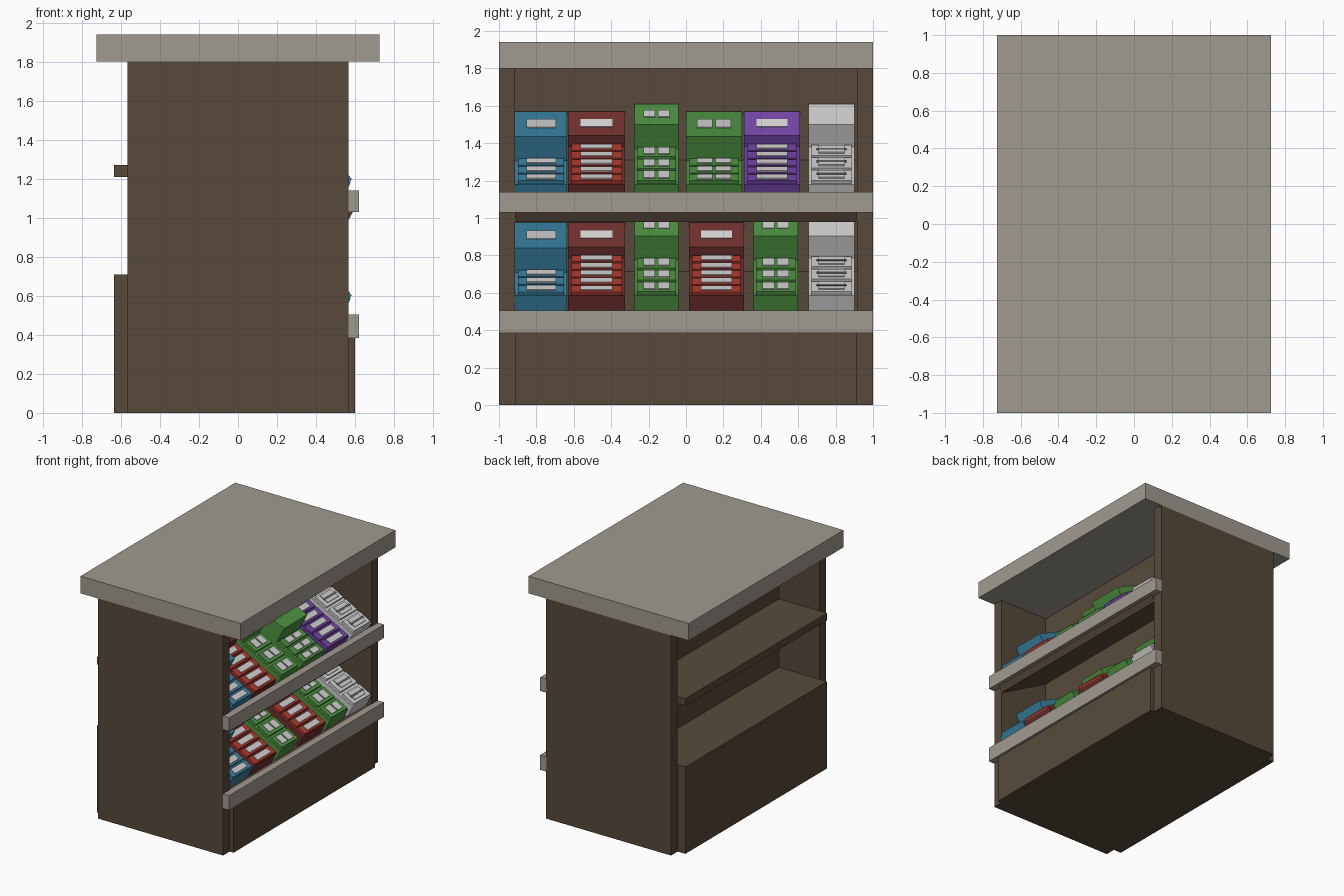
import bpy, bmesh
from mathutils import Vector

if "Cube" in bpy.data.objects:
    bpy.data.objects.remove(bpy.data.objects["Cube"])


def material(name, r, g, b):
    m = bpy.data.materials.new(name)
    lin = [(c / 255 / 12.92 if c < 11 else ((c / 255 + 0.055) / 1.055) ** 2.4) for c in (r, g, b)]
    m.diffuse_color = (*lin, 1)
    m.use_nodes = True
    m.node_tree.nodes["Principled BSDF"].inputs["Base Color"].default_value = m.diffuse_color
    return m


BROWN = material("brown wood", 87, 74, 58)
STONE = material("grey counter", 160, 154, 144)
BLUE = material("blue", 58, 132, 164)
MAROON = material("maroon", 110, 48, 46)
RED = material("red", 178, 58, 46)
GREEN = material("green", 78, 148, 66)
PURPLE = material("purple", 114, 68, 164)
WHITE = material("off white", 208, 208, 208)
DARK = material("dark grey", 95, 95, 95)


def prism(name, pts, y0, y1, mat):
    """Extrude an x/z profile along y."""
    bm = bmesh.new()
    lo = [bm.verts.new((p[0], y0, p[1])) for p in pts]
    hi = [bm.verts.new((p[0], y1, p[1])) for p in pts]
    n = len(pts)
    bm.faces.new(lo)
    bm.faces.new(hi[::-1])
    for i in range(n):
        bm.faces.new((lo[i], lo[(i + 1) % n], hi[(i + 1) % n], hi[i]))
    bmesh.ops.recalc_face_normals(bm, faces=bm.faces)
    me = bpy.data.meshes.new(name)
    bm.to_mesh(me)
    bm.free()
    me.materials.append(mat)
    ob = bpy.data.objects.new(name, me)
    bpy.context.collection.objects.link(ob)
    return ob


def box(name, x0, x1, y0, y1, z0, z1, mat):
    return prism(name, [(x0, z0), (x1, z0), (x1, z1), (x0, z1)], y0, y1, mat)


def on_slope(name, a, b, f0, f1, h0, h1, y0, y1, mat):
    """Slab lying on the sloped line a-b, between fractions f0 and f1."""
    d = b - a
    n = Vector((d.y, -d.x)).normalized()
    p, q = a + d * f0, a + d * f1
    return prism(name, [p + n * h0, q + n * h0, q + n * h1, p + n * h1], y0, y1, mat)


# Counter top, side panels and cabinet carcass
IN = 0.915
box("counter_top", -0.725, 0.725, -1, 1, 1.80, 1.94, STONE)
box("side_panel_front", -0.565, 0.565, -1, -IN, 0, 1.80, BROWN)
box("side_panel_back", -0.565, 0.565, IN, 1, 0, 1.80, BROWN)
box("centre_wall", -0.20, 0.12, -IN, IN, 0.385, 1.80, BROWN)
box("base", -0.20, 0.60, -IN, IN, 0, 0.385, BROWN)
box("rear_cabinet", -0.635, -0.20, -IN, IN, 0, 0.71, BROWN)
box("rear_shelf", -0.635, -0.20, -IN, IN, 1.21, 1.27, BROWN)

# Ledges that hold the sloped shelves
box("lower_ledge", 0.56, 0.62, -1, 1, 0.385, 0.505, STONE)
box("upper_ledge", 0.56, 0.62, -1, 1, 1.03, 1.14, STONE)

SLOPE = 0.5417


def carton(name, y0, y1, mat, goods, rows, z_end, z_wall, z_head, split, dz, line=False):
    """Tilted display carton: front lip, rows of goods, rear step and header."""
    lip = Vector((0.578, 1.18 + dz))
    end = Vector((0.578 - (z_end - 1.18) / SLOPE, z_end + dz))
    wall = Vector((end.x + (z_wall - z_end) * SLOPE, z_wall + dz))
    head = Vector((0.13, z_head + dz))
    prism(name + "_carton", [(0.529, 1.089 + dz), lip, end, wall, head, (0.125, 1.307 + dz)],
          y0, y1, mat)
    w, mid = y1 - y0, (y0 + y1) / 2
    # label spans across the carton, single or split in two
    if split:
        spans = [(mid - 0.30 * w, mid - 0.03 * w), (mid + 0.03 * w, mid + 0.30 * w)]
    else:
        spans = [(mid - 0.28 * w, mid + 0.28 * w)]
    for r in range(rows):
        f0, f1 = (r + 0.06) / rows, (r + 0.88) / rows
        on_slope(f"{name}_goods", lip, end, f0, f1, -0.004, 0.02,
                 y0 + 0.06 * w, y1 - 0.06 * w, goods)
        g = f1 - f0
        for a, b in spans:
            on_slope(f"{name}_label", lip, end, f0 + 0.2 * g, f1 - 0.12 * g, 0.019, 0.027, a, b, WHITE)
        if line:
            on_slope(f"{name}_stripe", lip, end, f0 + 0.45 * g, f0 + 0.6 * g, 0.026, 0.029,
                     mid - 0.33 * w, mid + 0.33 * w, DARK)
    if not line:
        for a, b in spans:
            on_slope(f"{name}_header_label", wall, head, 0.35, 0.66, -0.001, 0.005, a, b, WHITE)


# Carton kinds: colour, goods colour, rows, goods end, step top, header top, split labels
KINDS = {
    "blue": (BLUE, BLUE, 3, 1.305, 1.435, 1.57, False),
    "red": (MAROON, RED, 5, 1.382, 1.44, 1.57, False),
    "green": (GREEN, GREEN, 3, 1.37, 1.50, 1.61, True),
    "green_wide": (GREEN, GREEN, 3, 1.305, 1.435, 1.57, True),
    "purple": (PURPLE, PURPLE, 5, 1.382, 1.44, 1.57, False),
    "white": (WHITE, WHITE, 3, 1.38, 1.50, 1.61, False),
}
UPPER = [("blue", -0.914, -0.635), ("red", -0.63, -0.325), ("green", -0.275, -0.04),
         ("green_wide", 0.0, 0.30), ("purple", 0.31, 0.61), ("white", 0.655, 0.90)]
LOWER = [("blue", -0.914, -0.635), ("red", -0.63, -0.325), ("green", -0.275, -0.04),
         ("red", 0.015, 0.31), ("green", 0.36, 0.60), ("white", 0.655, 0.90)]

# Sloped shelves with their cartons
for level, dz, row in (("upper", 0, UPPER), ("lower", -0.595, LOWER)):
    prism(level + "_sloped_shelf", [(0.60, 1.05 + dz), (0.12, 1.31 + dz), (0.12, 1.22 + dz),
                                    (0.562, 0.98 + dz)], -IN, IN, BROWN)
    for kind, y0, y1 in row:
        m, g, rows, ze, zw, zh, split = KINDS[kind]
        carton(f"{level}_{kind}", y0, y1, m, g, rows, ze, zw, zh, split, dz, kind == "white")
